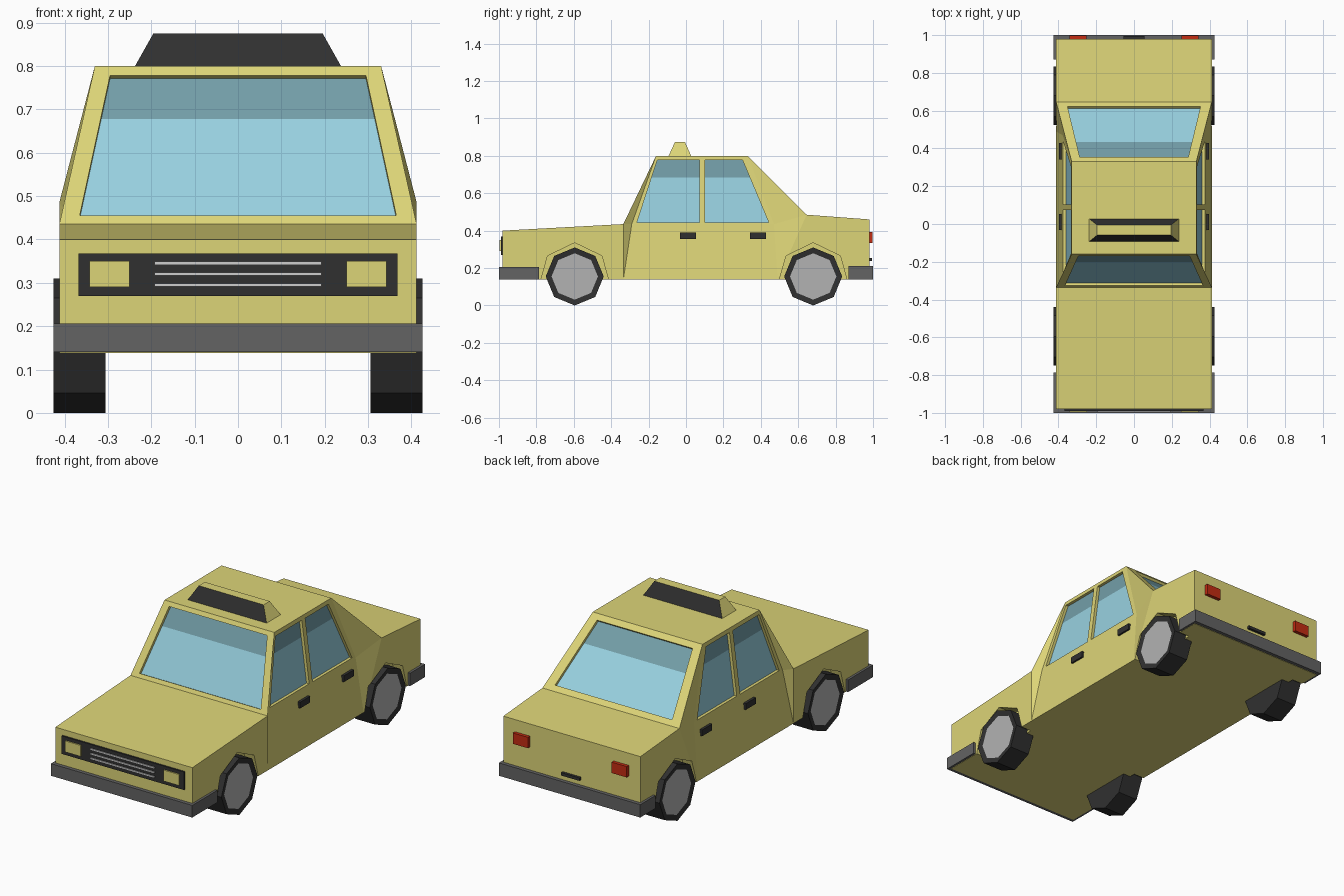
import bpy, bmesh
from mathutils import Vector, Matrix

if "Cube" in bpy.data.objects:
    bpy.data.objects.remove(bpy.data.objects["Cube"])


def mat(name, r, g, b):
    m = bpy.data.materials.new(name)
    m.diffuse_color = (r, g, b, 1)
    m.use_nodes = True
    m.node_tree.nodes["Principled BSDF"].inputs["Base Color"].default_value = m.diffuse_color
    return m


YELLOW = mat("taxi yellow", 0.72, 0.66, 0.185)
GLASS = mat("light blue glass", 0.31, 0.63, 0.74)
TINT = mat("tinted glass", 0.17, 0.34, 0.39)
BLACK = mat("black rubber", 0.03, 0.03, 0.03)
GREY = mat("bumper grey", 0.125, 0.125, 0.125)
HUB = mat("hub grey", 0.45, 0.45, 0.45)
CHROME = mat("chrome", 0.62, 0.62, 0.62)
RED = mat("tail red", 0.55, 0.025, 0.006)


def finish(name, bm, *mats):
    me = bpy.data.meshes.new(name)
    bm.to_mesh(me)
    bm.free()
    for m in mats:
        me.materials.append(m)
    ob = bpy.data.objects.new(name, me)
    bpy.context.collection.objects.link(ob)
    return ob


def box(name, x, y, z, m):
    bm = bmesh.new()
    bmesh.ops.create_cube(bm, size=1)
    for v in bm.verts:
        v.co = [lo + (c + 0.5) * (hi - lo) for c, (lo, hi) in zip(v.co, (x, y, z))]
    return finish(name, bm, m)


# ---------- body shell ----------
bm = bmesh.new()


def face(pts, index=0):
    bm.faces.new([bm.verts.new(p) for p in pts]).material_index = index


def window(outer, inner, depth):
    """Frame, recessed reveal and two-tone pane; corners run bl, br, tr, tl."""
    o, i = [Vector(p) for p in outer], [Vector(p) for p in inner]

    def mid(a, b):
        return a.lerp(b, (0.685 - a.z) / (b.z - a.z))

    ring = [i[0], i[1], mid(i[1], i[2]), i[2], i[3], mid(i[0], i[3])]
    face([o[0], o[1], ring[1], ring[0]])
    face([o[1], o[2], ring[3], ring[2], ring[1]])
    face([o[2], o[3], ring[4], ring[3]])
    face([o[3], o[0], ring[0], ring[5], ring[4]])
    back = [p + Vector(depth) for p in ring]
    for k in range(6):
        n = (k + 1) % 6
        face([ring[k], ring[n], back[n], back[k]])
    face([back[0], back[1], back[2], back[5]], 1)
    face([back[5], back[2], back[3], back[4]], 2)


W, LOW, BELT, TOP = 0.412, 0.138, 0.435, 0.80
A, B = (W, -0.98, LOW), (W, -0.98, 0.40)
C, F = (W, -0.335, BELT), (W, 0.645, 0.485)
G, H = (W, 0.98, 0.46), (W, 0.98, LOW)
P1, P2 = (W, -0.335, LOW), (W, 0.49, LOW)
D, M, E = [(0.378, y, BELT) for y in (-0.29, 0.0875, 0.47)]
R, RM, RR = [(0.33, y, TOP) for y in (-0.16, 0.0875, 0.33)]


def flip(p):
    return (-p[0], p[1], p[2])


# panels spanning both sides: nose, hood, roof, trunk, tail, floor
for strip in ([A, B], [B, C], [R, RM, RR], [F, G], [G, H], [A, P1, P2, H]):
    face(strip + [flip(p) for p in reversed(strip)])


def side_pt(y, z):
    return (0.378 - 0.048 * (z - BELT) / (TOP - BELT), y, z)


for s in (1, -1):
    def mir(pts):
        return [(s * p[0], p[1], p[2]) for p in pts]
    for poly in ([A, P1, C, B], [P1, P2, E, M, D], [P1, D, C], [C, D, R],
                 [E, P2, F], [RR, E, F], [P2, H, G, F]):
        face(mir(poly))
    # door windows
    for outer, ys in (([D, M, RM, R], (-0.262, 0.073, 0.073, -0.153)),
                      ([M, E, RR, RM], (0.102, 0.442, 0.302, 0.102))):
        inner = [side_pt(y, z) for y, z in zip(ys, (0.444, 0.444, 0.778, 0.778))]
        window(mir(outer), mir(inner), (-s * 0.016, 0, 0))


def shield_pt(x, z):
    return (x, -0.335 + 0.175 * (z - BELT) / (TOP - BELT), z)


def rear_pt(x, z):
    return (x, 0.33 + TOP - z, z)


# windscreen and rear window
window([flip(C), C, R, flip(R)],
       [shield_pt(-0.365, 0.455), shield_pt(0.365, 0.455),
        shield_pt(0.295, 0.778), shield_pt(-0.295, 0.778)], (0, 0.014, -0.007))
window([F, flip(F), flip(RR), RR],
       [rear_pt(0.352, 0.508), rear_pt(-0.352, 0.508),
        rear_pt(-0.287, 0.776), rear_pt(0.287, 0.776)], (0, -0.010, -0.010))
bmesh.ops.remove_doubles(bm, verts=bm.verts, dist=0.0005)
bmesh.ops.recalc_face_normals(bm, faces=bm.faces)
body = finish("car_body", bm, YELLOW, GLASS, TINT)

# ---------- wheels and wheel arches ----------
ARCH = [(-0.18, 0.10), (-0.18, 0.14), (-0.145, 0.265), (0, 0.335),
        (0.145, 0.265), (0.18, 0.14), (0.18, 0.10)]
for end, cy in (("front", -0.595), ("rear", 0.68)):
    for side, s in (("right", 1), ("left", -1)):
        bm = bmesh.new()
        f = bm.faces.new([bm.verts.new((s * 0.35, cy + y, z)) for y, z in ARCH])
        ext = bmesh.ops.extrude_face_region(bm, geom=[f])
        bmesh.ops.translate(bm, vec=(s * 0.15, 0, 0),
                            verts=[g for g in ext["geom"] if isinstance(g, bmesh.types.BMVert)])
        bmesh.ops.recalc_face_normals(bm, faces=bm.faces)
        cutter = finish(f"{end}_{side}_arch_cutter", bm, YELLOW)
        cutter.hide_render = True
        cutter.display_type = 'WIRE'
        mod = body.modifiers.new("arch", 'BOOLEAN')
        mod.operation, mod.solver, mod.object = 'DIFFERENCE', 'EXACT', cutter

        bm = bmesh.new()
        bmesh.ops.create_cone(bm, cap_ends=True, segments=8, radius1=0.155,
                              radius2=0.155, depth=0.12)
        bmesh.ops.transform(bm, verts=bm.verts,
                            matrix=Matrix.Translation((s * 0.365, cy, 0.155))
                            @ Matrix.Rotation(1.5707963, 4, 'Y'))
        bm.normal_update()
        cap = [f for f in bm.faces if f.normal.x * s > 0.9]
        bmesh.ops.inset_individual(bm, faces=cap, thickness=0.031, depth=-0.005)
        cap[0].material_index = 1
        finish(f"{end}_{side}_wheel", bm, BLACK, HUB)

# ---------- bumpers ----------
box("front_bumper", (-0.425, 0.425), (-1.0, -0.785), (0.14, 0.206), GREY)
box("rear_bumper", (-0.425, 0.425), (0.87, 1.0), (0.14, 0.21), GREY)

# ---------- grille, lights, handles ----------
box("grille", (-0.368, 0.368), (-0.989, -0.975), (0.27, 0.368), BLACK)
for k in range(3):
    z = 0.295 + 0.025 * k
    box(f"grille_bar_{k + 1}", (-0.192, 0.192), (-0.994, -0.985), (z - 0.0035, z + 0.0035), CHROME)
box("trunk_handle", (-0.055, 0.055), (0.975, 0.994), (0.238, 0.254), BLACK)
for side, s in (("right", 1), ("left", -1)):
    box(f"{side}_headlight", sorted((s * 0.25, s * 0.342)), (-0.996, -0.985), (0.29, 0.35), YELLOW)
    box(f"{side}_tail_light", sorted((s * 0.252, s * 0.342)), (0.975, 0.998), (0.335, 0.394), RED)
    for end, y in (("front", -0.033), ("rear", 0.342)):
        box(f"{end}_{side}_door_handle", sorted((s * 0.375, s * 0.397)),
            (y, y + 0.086), (0.356, 0.390), BLACK)

# ---------- roof sign: dark front and back, yellow ends and top ----------
sign = box("roof_sign", (-0.24, 0.24), (-0.095, 0.03), (0.795, 0.875), YELLOW)
sign.data.materials.append(BLACK)
for v in sign.data.vertices:
    if v.co.z > 0.85:
        v.co.x *= 0.195 / 0.24
        v.co.y = -0.0325 + (v.co.y + 0.0325) * 0.42
for p in sign.data.polygons:
    p.material_index = 1 if abs(p.normal.y) > 0.6 else 0
